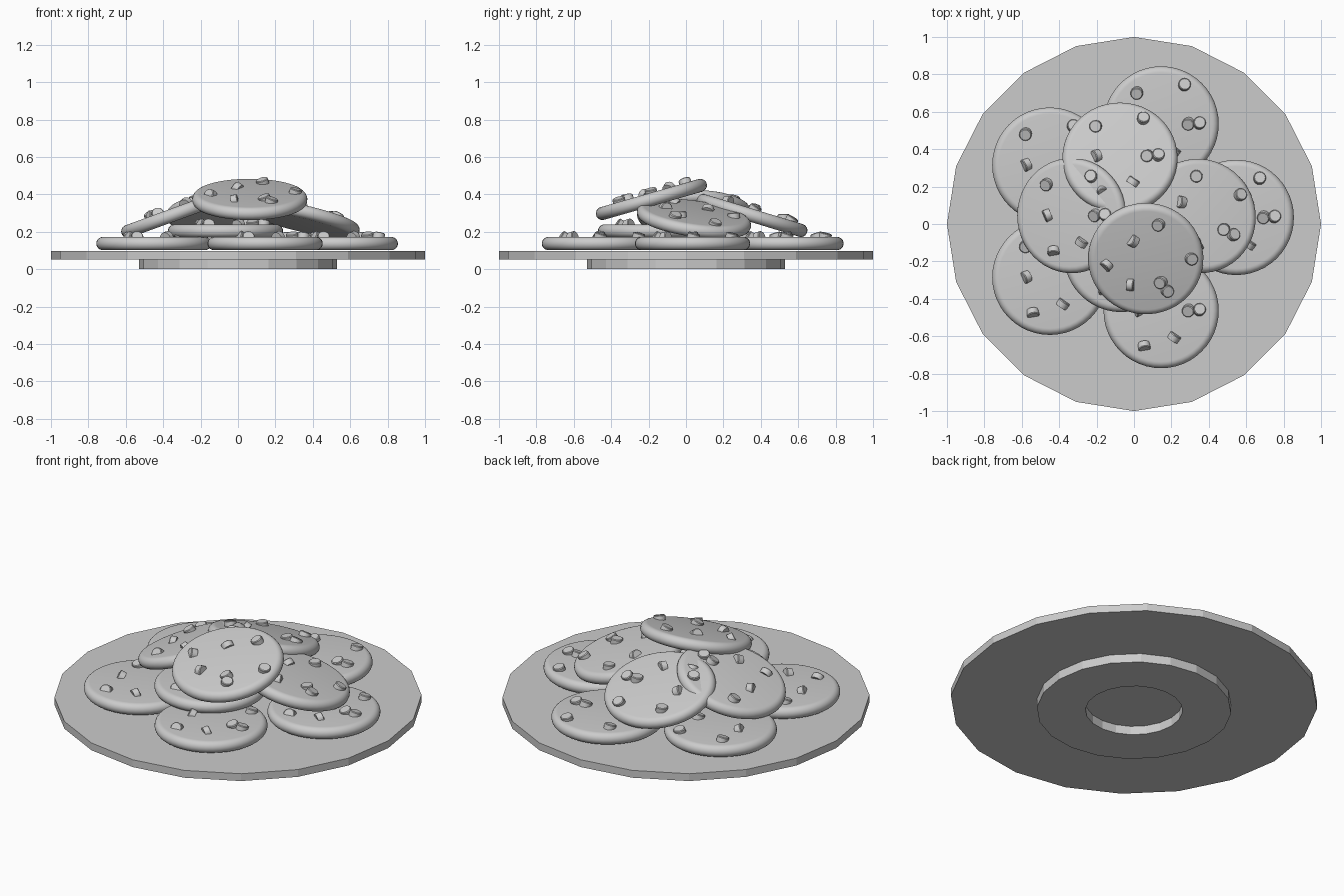
import bpy, bmesh
from math import radians, sin, cos, pi
from mathutils import Matrix, Vector

if "Cube" in bpy.data.objects:
    bpy.data.objects.remove(bpy.data.objects["Cube"])


def lathe_mesh(name, profile, n, closed=False, offset=0.0):
    """Spin an (r, z) profile around z; open profiles get end caps."""
    bm = bmesh.new()
    rings = []
    for r, z in profile:
        rings.append([bm.verts.new((r * cos(2 * pi * i / n + offset),
                                    r * sin(2 * pi * i / n + offset), z)) for i in range(n)])
    pairs = list(zip(rings, rings[1:]))
    if closed:
        pairs.append((rings[-1], rings[0]))
    else:
        bm.faces.new(rings[0])
        bm.faces.new(rings[-1])
    for a, b in pairs:
        for i in range(n):
            j = (i + 1) % n
            bm.faces.new((a[i], a[j], b[j], b[i]))
    bmesh.ops.recalc_face_normals(bm, faces=bm.faces)
    me = bpy.data.meshes.new(name)
    bm.to_mesh(me)
    bm.free()
    return me


def add(name, mesh, matrix=None):
    ob = bpy.data.objects.new(name, mesh)
    bpy.context.collection.objects.link(ob)
    if matrix is not None:
        ob.matrix_world = matrix
    return ob


def smooth(ob):
    bpy.ops.object.select_all(action='DESELECT')
    ob.select_set(True)
    bpy.context.view_layer.objects.active = ob
    bpy.ops.object.shade_smooth_by_angle(angle=radians(35))


# twenty-sided plate and its foot ring
add("plate", lathe_mesh("plate", [(1, 0.052), (1, 0.096)], 20))
add("plate_foot", lathe_mesh("plate_foot",
    [(0.265, 0), (0.53, 0), (0.53, 0.053), (0.265, 0.053)], 20, closed=True))

# shared cookie shape: disc with a fully rounded rim
R, H = 0.308, 0.035
rim = [(R - H + H * cos(radians(a)), H * sin(radians(a))) for a in range(-90, 91, 15)]
cookie_mesh = lathe_mesh("cookie", rim, 48)

# shared chip shape: short round nub
chip_mesh = lathe_mesh("chip", [(0.033, -0.02), (0.033, 0.012), (0.029, 0.016)], 16)

# chip position on the cookie, and direction its flat end faces
chips = [
    ((-0.130, 0.165), (-0.10, -0.30, 1.0)),
    ((0.125, 0.210), (0.10, 0.25, 1.0)),
    ((-0.130, 0.000), (-0.90, -0.40, 0.5)),
    ((0.145, 0.000), (-0.15, -0.35, 1.0)),
    ((0.205, 0.005), (0.15, 0.25, 1.0)),
    ((-0.090, -0.195), (0.15, -0.90, 0.6)),
    ((0.072, -0.140), (0.57, 0.82, 0.25)),
]

# cookies: centre, tilt about x, tilt about y, spin
cookies = [
    ((0.145, 0.535, 0.137), 0, 0, 0),
    ((-0.450, 0.315, 0.137), 0, 0, 0),
    ((-0.450, -0.285, 0.137), 0, 0, 0),
    ((0.145, -0.463, 0.137), 0, 0, 0),
    ((0.547, 0.035, 0.137), 0, 0, 0),
    ((-0.067, -0.163, 0.204), 0, 0, 0),
    ((-0.075, 0.353, 0.287), -17, 0, 0),
    ((-0.333, 0.045, 0.295), 0, -20, 0),
    ((0.350, 0.043, 0.270), -8, 13, -31),
    ((0.063, -0.185, 0.373), 16, 0, -57),
]

for k, (centre, tx, ty, spin) in enumerate(cookies, 1):
    m = (Matrix.Translation(centre) @ Matrix.Rotation(radians(tx), 4, 'X')
         @ Matrix.Rotation(radians(ty), 4, 'Y') @ Matrix.Rotation(radians(spin), 4, 'Z'))
    smooth_me = add(f"cookie_{k}", cookie_mesh, m)
    if k == 1:
        smooth(smooth_me)
    for c, ((x, y), d) in enumerate(chips, 1):
        turn = Vector(d).to_track_quat('Z', 'Y').to_matrix().to_4x4()
        z = H + (0.005 if d[2] == 1.0 else -0.003)
        chip = add(f"cookie_{k}_chip_{c}", chip_mesh,
                   m @ Matrix.Translation((x, y, z)) @ turn)
        if k == 1 and c == 1:
            smooth(chip)
